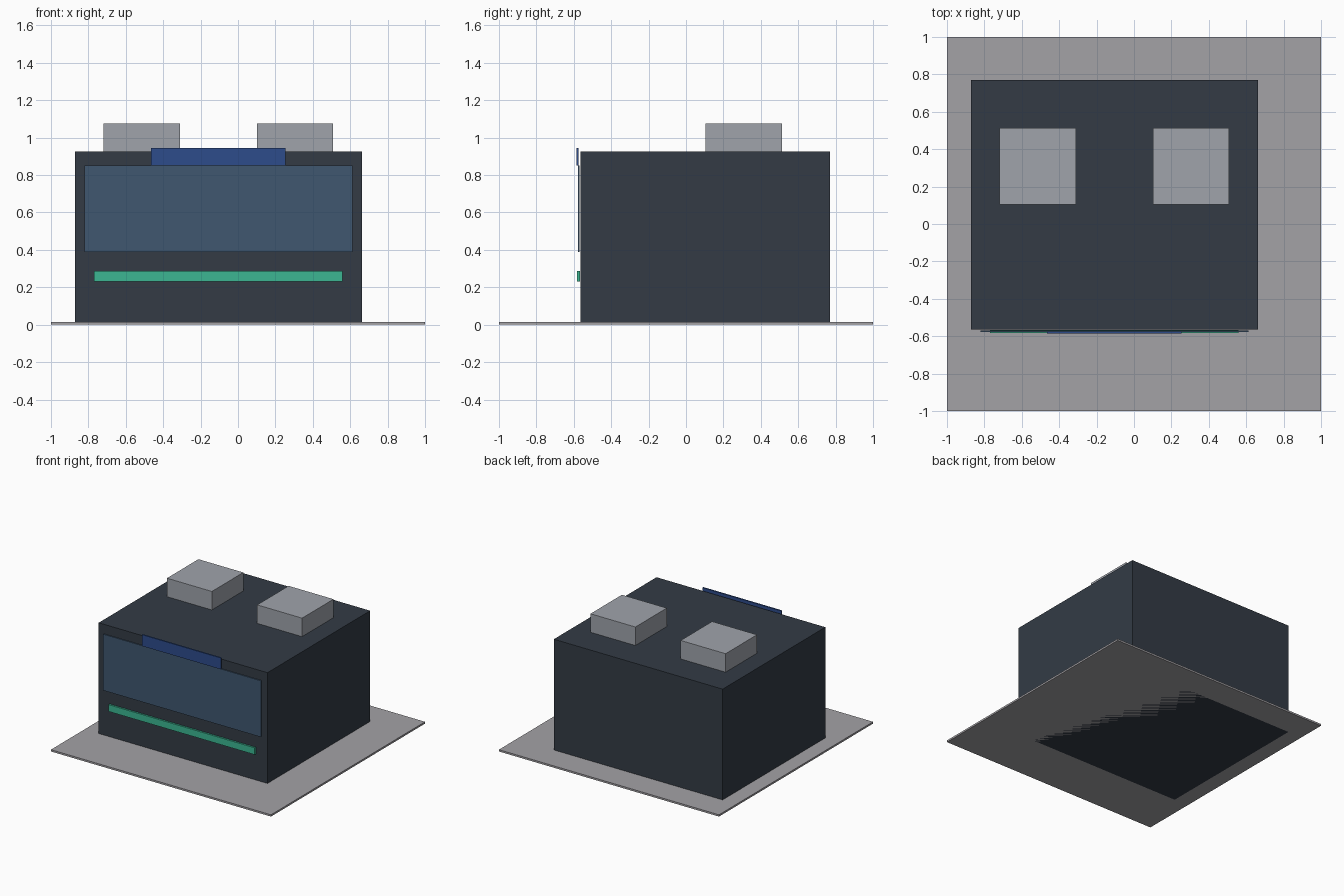
import bpy
import bmesh
from mathutils import Vector

if "Cube" in bpy.data.objects:
    bpy.data.objects.remove(bpy.data.objects["Cube"])


def material(name, rgb):
    m = bpy.data.materials.new(name)
    m.diffuse_color = (*rgb, 1)
    m.use_nodes = True
    m.node_tree.nodes["Principled BSDF"].inputs["Base Color"].default_value = m.diffuse_color
    return m


def box(name, x, y, z, mat):
    """Flat-sided box spanning the given (min, max) ranges."""
    bm = bmesh.new()
    bmesh.ops.create_cube(bm, size=1)
    size = Vector([b - a for a, b in (x, y, z)])
    centre = Vector([(a + b) / 2 for a, b in (x, y, z)])
    bmesh.ops.scale(bm, vec=size, verts=bm.verts)
    mesh = bpy.data.meshes.new(name)
    bm.to_mesh(mesh)
    bm.free()
    obj = bpy.data.objects.new(name, mesh)
    obj.location = centre
    mesh.materials.append(mat)
    bpy.context.collection.objects.link(obj)
    return obj


paving = material("paving", (0.37, 0.36, 0.38))
dark_wall = material("dark_wall", (0.033, 0.044, 0.06))
glass = material("glass", (0.05, 0.095, 0.16))
green = material("green", (0.045, 0.47, 0.29))
blue = material("blue", (0.026, 0.072, 0.26))
metal = material("metal", (0.35, 0.37, 0.41))

CX = -0.105  # centre line of the building


def span(half, centre=CX):
    return (centre - half, centre + half)


# Ground slab and main building block
box("base_slab", (-1, 1), (-1, 1), (0, 0.015), paving)
box("building", span(0.767), (-0.563, 0.77), (0, 0.925), dark_wall)

# Facade: window, accent strip and sign board
box("front_window", span(0.716), (-0.577, -0.569), (0.388, 0.85), glass)
box("accent_strip", span(0.664), (-0.582, -0.567), (0.231, 0.287), green)
box("sign_board", span(0.359), (-0.586, -0.574), (0.852, 0.945), blue)

# Pair of rooftop units
for side, label in ((-1, "left"), (1, "right")):
    box("roof_unit_" + label, span(0.204, CX + side * 0.41),
        (0.105, 0.513), (0.925, 1.077), metal)
